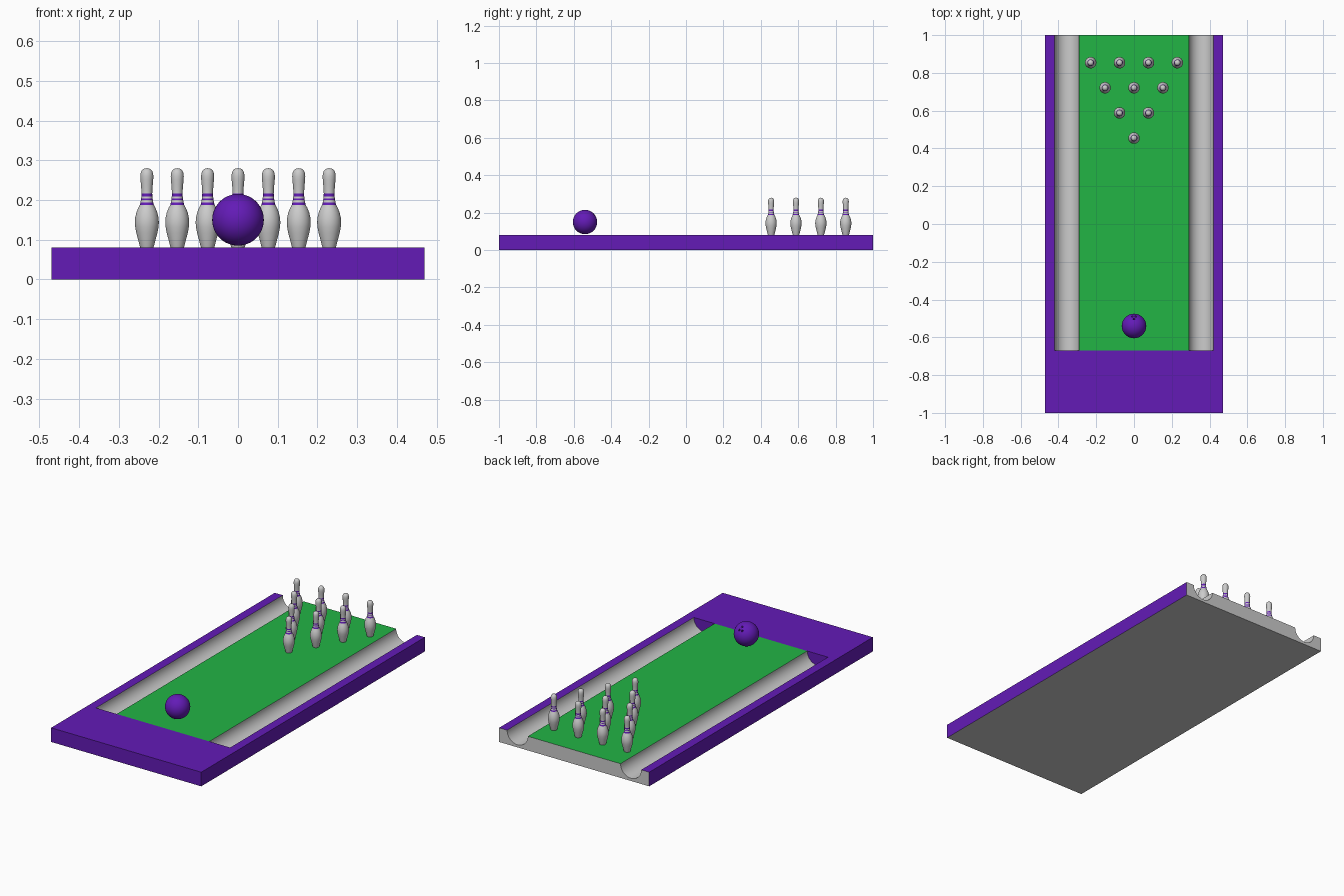
import bpy, bmesh, math
from mathutils import Vector

if "Cube" in bpy.data.objects:
    bpy.data.objects.remove(bpy.data.objects["Cube"])


def material(name, color):
    m = bpy.data.materials.new(name)
    m.diffuse_color = (*color, 1)
    m.use_nodes = True
    m.node_tree.nodes["Principled BSDF"].inputs["Base Color"].default_value = m.diffuse_color
    return m


GREY = material("grey", (0.6, 0.6, 0.6))
PURPLE = material("purple", (0.125, 0.011, 0.47))
GREEN = material("green", (0.016, 0.46, 0.06))


def finish(name, bm, mats, angle=35):
    bmesh.ops.recalc_face_normals(bm, faces=bm.faces)
    me = bpy.data.meshes.new(name)
    bm.to_mesh(me)
    bm.free()
    for m in mats:
        me.materials.append(m)
    ob = bpy.data.objects.new(name, me)
    bpy.context.collection.objects.link(ob)
    bpy.ops.object.select_all(action='DESELECT')
    ob.select_set(True)
    bpy.context.view_layer.objects.active = ob
    bpy.ops.object.shade_smooth_by_angle(angle=math.radians(angle))
    return ob


W, H, SPLIT = 0.47, 0.08, -0.67      # half width, height, end of the approach
GX, GR, SEG = 0.355, 0.065, 24       # gutter centre, radius, segments

# Lane bed: cross-section with two half-round gutters, extruded along y
# each entry is (x, z, material of the strip that starts at this point)
section = [(-W, 0, 1), (-W, H, 1)]
for side in (-1, 1):
    for i in range(SEG + 1):
        a = math.pi + math.pi * i / SEG
        after = 0 if i < SEG else (2 if side < 0 else 1)
        section.append((side * GX + GR * math.cos(a), H + GR * math.sin(a), after))
section += [(W, H, 1), (W, 0, 0)]
bm = bmesh.new()
front = [bm.verts.new((x, SPLIT, z)) for x, z, _ in section]
back = [bm.verts.new((x, 1, z)) for x, z, _ in section]
for i, (_, _, mat) in enumerate(section):
    j = (i + 1) % len(section)
    bm.faces.new((front[i], front[j], back[j], back[i])).material_index = mat
bm.faces.new(back)
finish("lane_bed", bm, [GREY, PURPLE, GREEN])

# Approach: solid block in front of the lane, grey underneath
bm = bmesh.new()
bmesh.ops.create_cube(bm, size=1)
for v in bm.verts:
    v.co = Vector((v.co.x * 2 * W, (SPLIT - 1) / 2 + v.co.y * (SPLIT + 1), H / 2 + v.co.z * H))
for f in bm.faces:
    f.material_index = 0 if f.calc_center_median().z < 0.001 else 1
finish("approach", bm, [GREY, PURPLE])

# Pin: lathed profile of (radius, height), with three stripes on the neck
profile = [(0.0165, 0), (0.0185, 0.006), (0.022, 0.02), (0.0265, 0.037), (0.0293, 0.052),
           (0.0302, 0.063), (0.0293, 0.075), (0.0265, 0.088), (0.0222, 0.099), (0.0178, 0.107),
           (0.0160, 0.114), (0.0149, 0.120), (0.0144, 0.124), (0.0138, 0.129), (0.0135, 0.136),
           (0.0138, 0.145), (0.0148, 0.158), (0.0160, 0.171), (0.0164, 0.180), (0.0155, 0.188),
           (0.0130, 0.194), (0.0090, 0.198), (0.0045, 0.1996)]
stripes = {9, 11, 13}
N = 32
bm = bmesh.new()
rings = [[bm.verts.new((r * math.cos(2 * math.pi * k / N), r * math.sin(2 * math.pi * k / N), z))
          for k in range(N)] for r, z in profile]
for i in range(len(rings) - 1):
    for k in range(N):
        n = (k + 1) % N
        f = bm.faces.new((rings[i][k], rings[i][n], rings[i + 1][n], rings[i + 1][k]))
        f.material_index = 1 if i in stripes else 0
bm.faces.new(rings[0])
tip = bm.verts.new((0, 0, 0.2))
for k in range(N):
    bm.faces.new((rings[-1][k], rings[-1][(k + 1) % N], tip))
pin = finish("pin", bm, [GREY, PURPLE], 45)

# Triangle of ten pins sharing one mesh
for row in range(4):
    for col in range(row + 1):
        ob = pin
        if row:
            ob = pin.copy()
            bpy.context.collection.objects.link(ob)
        ob.location = ((col - row / 2) * 0.153, 0.455 + row * 0.133, H)

# Ball
CENTRE, R = Vector((0, -0.54, 0.15)), 0.065
bm = bmesh.new()
bmesh.ops.create_uvsphere(bm, u_segments=48, v_segments=24, radius=R)
ball = finish("ball", bm, [PURPLE])
ball.location = CENTRE

# Finger holes: three small drills cut into the upper back of the ball
bm = bmesh.new()
for d in ((-0.14, 0.80, 0.60), (0.14, 0.80, 0.60), (0, 0.58, 0.81)):
    d = Vector(d).normalized()
    mat = d.to_track_quat('Z', 'Y').to_matrix().to_4x4()
    mat.translation = d * R
    bmesh.ops.create_cone(bm, cap_ends=True, segments=16, radius1=0.005, radius2=0.005,
                          depth=0.04, matrix=mat)
drill = finish("finger_hole_cutter", bm, [PURPLE])
drill.location = CENTRE
drill.hide_render = True
drill.display_type = 'WIRE'
cut = ball.modifiers.new("finger_holes", 'BOOLEAN')
cut.operation = 'DIFFERENCE'
cut.solver = 'EXACT'
cut.object = drill
